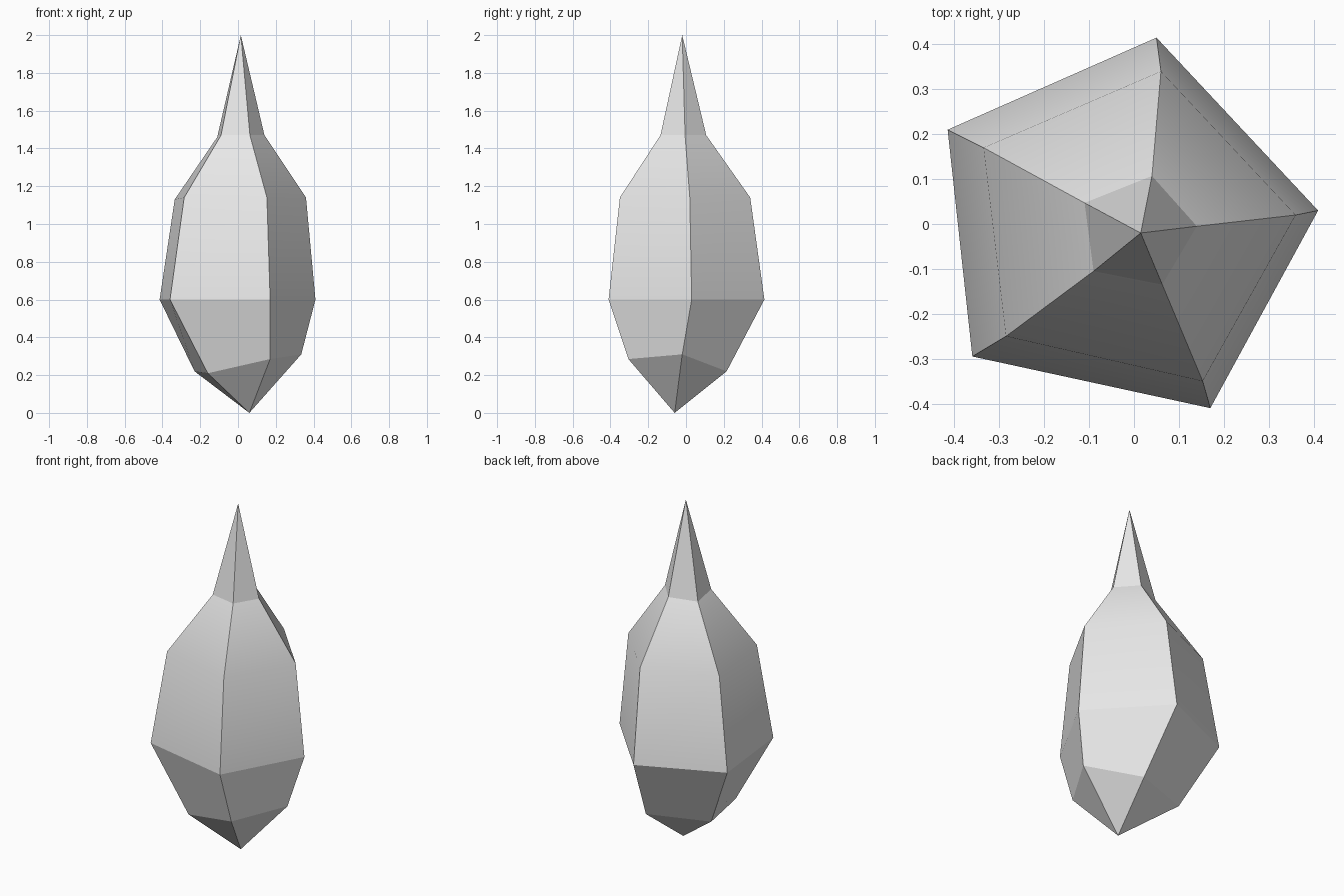
import bpy
import bmesh

# Remove the default cube only
default_cube = bpy.data.objects.get("Cube")
if default_cube:
    bpy.data.objects.remove(default_cube, do_unlink=True)


def make_material(name, colour):
    material = bpy.data.materials.new(name)
    material.use_nodes = True
    material.diffuse_color = colour
    material.node_tree.nodes["Principled BSDF"].inputs["Base Color"].default_value = colour
    return material


# Five-sided cross-sections of the crystal, counter-clockwise from +x
lower_ring = [(.335, -.02, .31), (.11, .215, .22), (-.23, .095, .22),
              (-.16, -.23, .21), (.17, -.305, .285)]
waist_ring = [(.41, .03, .6), (.05, .415, .6), (-.415, .21, .6),
              (-.36, -.295, .6), (.17, -.41, .6)]
shoulder_ring = [(.36, .02, 1.14), (.06, .34, 1.14), (-.335, .17, 1.13),
                 (-.285, -.25, 1.14), (.153, -.35, 1.14)]
neck_ring = [(.14, -.005, 1.47), (.04, .107, 1.47), (-.11, .047, 1.46),
             (-.09, -.105, 1.47), (.063, -.135, 1.47)]
bottom_tip = (.06, -.06, 0)
top_tip = (.015, -.02, 2)


def build_crystal(name, rings, bottom, top, soft_ring, material):
    bm = bmesh.new()
    loops = [[bm.verts.new(point) for point in ring] for ring in rings]
    low, high = bm.verts.new(bottom), bm.verts.new(top)
    sides = len(loops[0])

    # Pointed ends and the side bands between neighbouring rings
    for i in range(sides):
        j = (i + 1) % sides
        bm.faces.new((low, loops[0][j], loops[0][i]))
        bm.faces.new((loops[-1][i], loops[-1][j], high))
        for below, above in zip(loops, loops[1:]):
            bm.faces.new((below[i], below[j], above[j], above[i]))

    # Soft bend around the shoulder, crisp edges everywhere else
    soft = set(loops[soft_ring])
    for face in bm.faces:
        face.smooth = any(vert in soft for vert in face.verts)
    for edge in bm.edges:
        edge.smooth = all(vert in soft for vert in edge.verts)

    bmesh.ops.recalc_face_normals(bm, faces=bm.faces)
    mesh = bpy.data.meshes.new(name)
    bm.to_mesh(mesh)
    bm.free()
    mesh.materials.append(material)
    crystal = bpy.data.objects.new(name, mesh)
    bpy.context.collection.objects.link(crystal)
    return crystal


# Single faceted crystal shard
pale_grey = make_material("pale_grey", (.8, .8, .8, 1))
build_crystal("crystal_shard",
              [lower_ring, waist_ring, shoulder_ring, neck_ring],
              bottom_tip, top_tip, 2, pale_grey)
